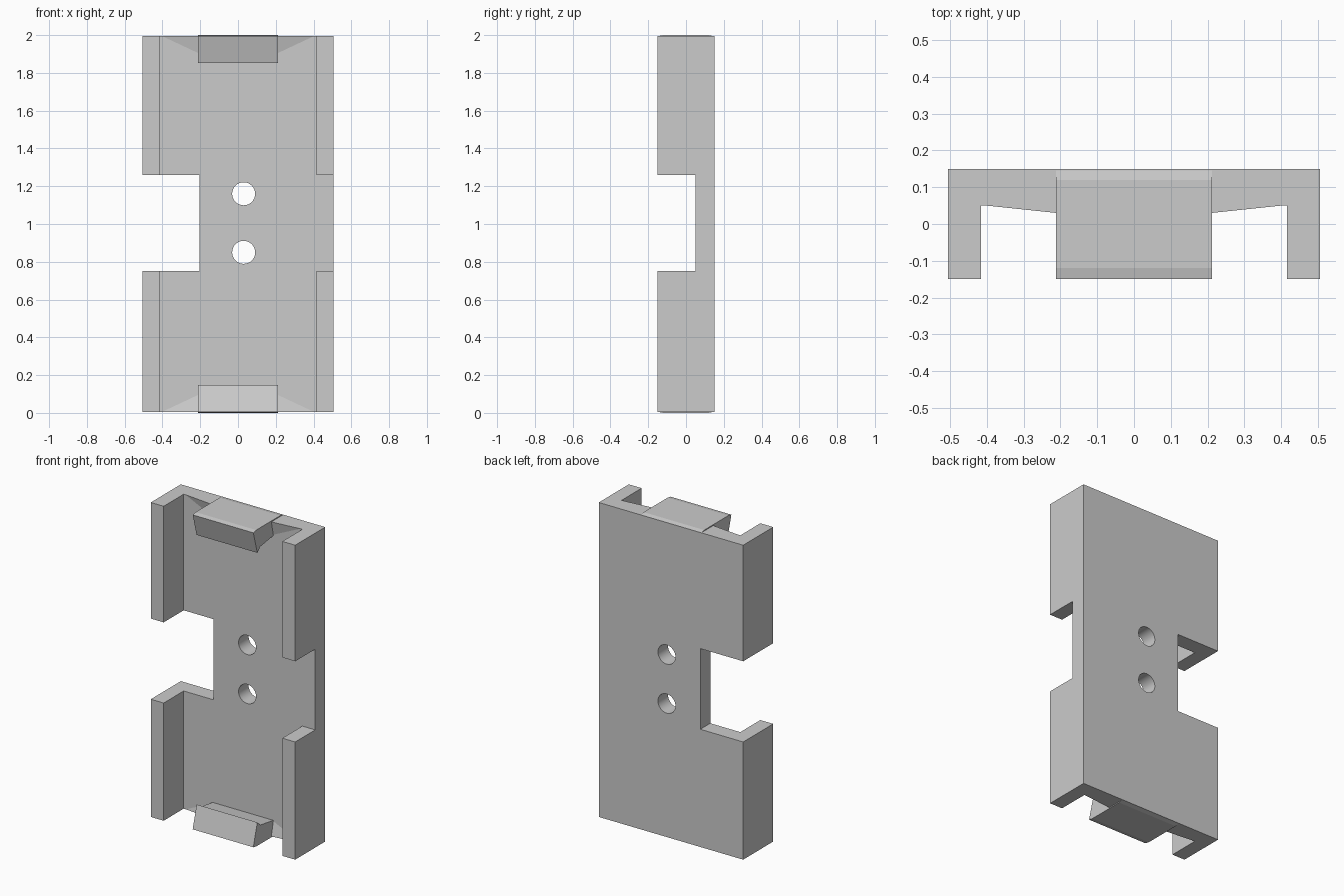
import bpy, bmesh, math
from mathutils import Vector

if "Cube" in bpy.data.objects:
    bpy.data.objects.remove(bpy.data.objects["Cube"])

MID = Vector((0, 0, 1))      # every part is mirrored about mid height
END = 0.006                  # channel end inset


def make_object(name, bm):
    bmesh.ops.recalc_face_normals(bm, faces=bm.faces[:])
    bmesh.ops.translate(bm, verts=bm.verts[:], vec=-MID)
    mesh = bpy.data.meshes.new(name)
    bm.to_mesh(mesh)
    bm.free()
    ob = bpy.data.objects.new(name, mesh)
    ob.location = MID
    bpy.context.collection.objects.link(ob)
    return ob


def prism(name, points, depth):
    """Extrude a closed 3D outline along the depth vector."""
    bm = bmesh.new()
    face = bm.faces.new([bm.verts.new(p) for p in points])
    ext = bmesh.ops.extrude_face_region(bm, geom=[face], use_keep_orig=True)
    moved = [g for g in ext["geom"] if isinstance(g, bmesh.types.BMVert)]
    bmesh.ops.translate(bm, verts=moved, vec=depth)
    return make_object(name, bm)


def box(name, x0, x1, y0, y1, z0, z1):
    return prism(name, [(x0, y0, z0), (x1, y0, z0), (x1, y1, z0), (x0, y1, z0)],
                 (0, 0, z1 - z0))


def cut(target, cutter):
    cutter.hide_render = True
    mod = target.modifiers.new("cut", 'BOOLEAN')
    mod.operation, mod.solver, mod.object = 'DIFFERENCE', 'EXACT', cutter
    bpy.context.view_layer.objects.active = target
    bpy.ops.object.modifier_apply(modifier=mod.name)
    bpy.data.objects.remove(cutter)


def mirror(ob, x, z):
    mod = ob.modifiers.new("mirror", 'MIRROR')
    mod.use_axis = (x, False, z)
    mod.use_clip = False
    mod.use_mirror_merge = False


# U-shaped channel: back plate with two side walls
half = [(0.505, 0.15), (0.505, -0.15), (0.415, -0.15), (0.415, 0.05)]
outline = half + [(-x, y) for x, y in reversed(half)]
channel = prism("channel_body", [(x, y, END) for x, y in outline],
                (0, 0, 2 - 2 * END))

# left notch through everything, right gap through the wall only
cut(channel, box("notch_cutter", -0.7, -0.205, -0.3, 0.3, 0.75, 1.26))
cut(channel, box("gap_cutter", 0.3, 0.7, -0.3, 0.05, 0.75, 1.26))

# two screw holes
for z in (0.85, 1.16):
    ring = [(0.03 + 0.061 * math.cos(a), -0.1, z + 0.061 * math.sin(a))
            for a in (math.tau * i / 32 for i in range(32))]
    cut(channel, prism("hole_cutter", ring, (0, 0.5, 0)))

bpy.ops.object.select_all(action='DESELECT')
channel.select_set(True)
bpy.context.view_layer.objects.active = channel
bpy.ops.object.shade_smooth_by_angle(angle=math.radians(30))

# hooked retaining tab at each end
tab = [(-0.15, END), (-0.12, 0), (0.12, 0), (0.145, END), (0.145, 0.1),
       (0.05, 0.1), (-0.08, 0.12), (-0.11, 0.148)]
end_tab = prism("end_tab", [(-0.212, y, z) for y, z in tab], (0.424, 0, 0))
mirror(end_tab, False, True)

# thin sloped gussets beside each tab
bm = bmesh.new()
v = [bm.verts.new(p) for p in ((0.41, 0.051, END), (0.21, 0.051, 0.1),
                               (0.21, 0.03, END), (0.21, 0.051, END))]
for f in ((0, 1, 2), (0, 1, 3), (1, 2, 3), (0, 2, 3)):
    bm.faces.new([v[i] for i in f])
mirror(make_object("tab_gusset", bm), True, True)
